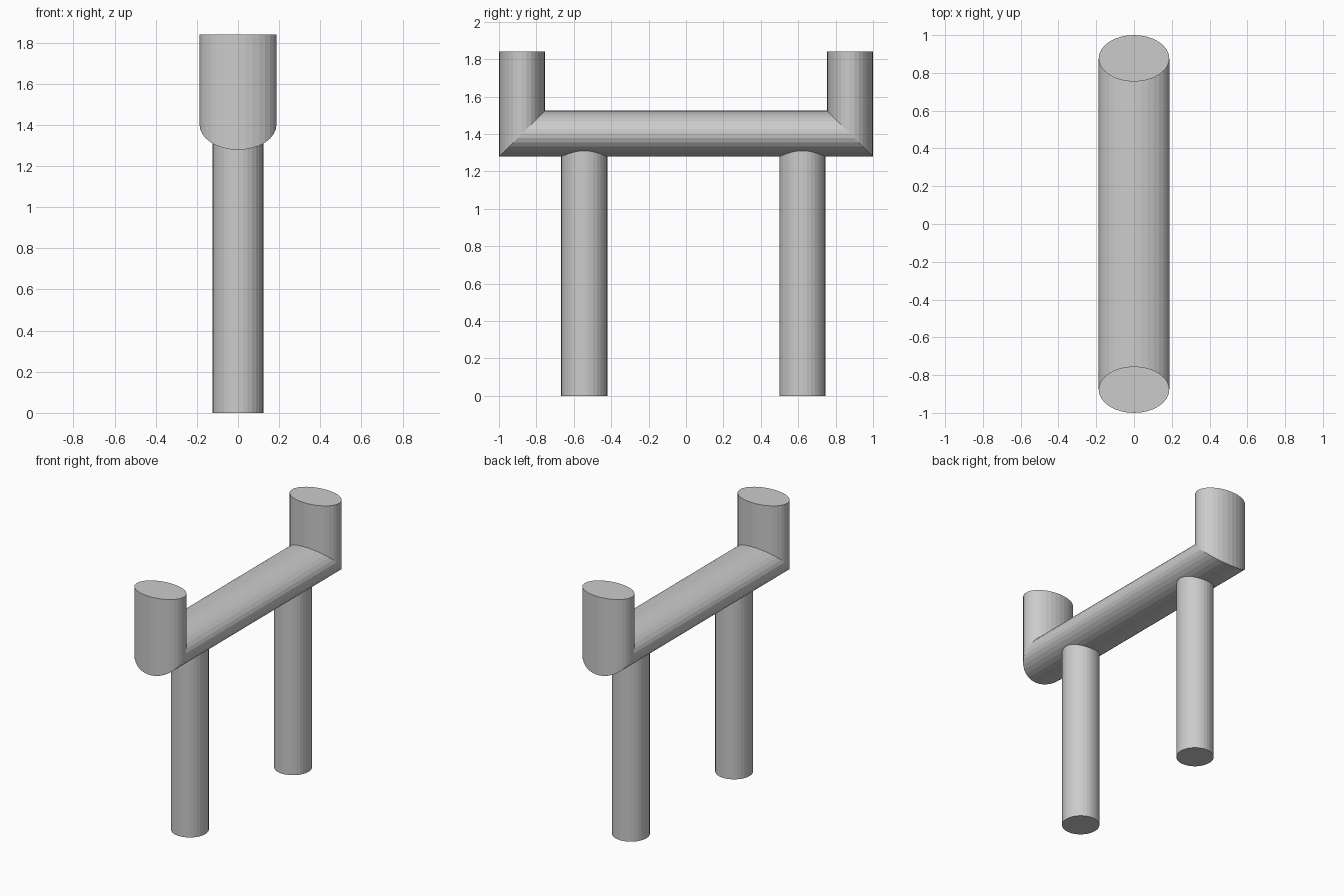
import bpy, bmesh
from math import cos, sin, tau

if "Cube" in bpy.data.objects:
    bpy.data.objects.remove(bpy.data.objects["Cube"])

SIDES = 32
RX, R = 0.187, 0.123          # wide and narrow tube radii
END_Y, BEAM_Z, TOP_Z = 0.877, 1.402, 1.84


def loft(name, rings):
    """Skin a list of point rings into a capped tube."""
    bm = bmesh.new()
    loops = [[bm.verts.new(p) for p in ring] for ring in rings]
    for a, b in zip(loops, loops[1:]):
        for i in range(SIDES):
            j = (i + 1) % SIDES
            bm.faces.new((a[i], a[j], b[j], b[i]))
    bm.faces.new(loops[0])
    bm.faces.new(loops[-1])
    bmesh.ops.recalc_face_normals(bm, faces=bm.faces)
    mesh = bpy.data.meshes.new(name)
    bm.to_mesh(mesh)
    bm.free()
    obj = bpy.data.objects.new(name, mesh)
    bpy.context.collection.objects.link(obj)
    return obj


circle = [(cos(tau * i / SIDES), R * sin(tau * i / SIDES)) for i in range(SIDES)]

# Crossbar with mitred upright ends: one oval tube bent into a U
loft("crossbar_with_uprights", [
    [(RX * c, -END_Y + s, TOP_Z) for c, s in circle],
    [(RX * c, -END_Y + s, BEAM_Z + s) for c, s in circle],
    [(RX * c, END_Y - s, BEAM_Z + s) for c, s in circle],
    [(RX * c, END_Y - s, TOP_Z) for c, s in circle],
])

# Two round legs running up into the crossbar
for name, y in (("front_leg", -0.544), ("back_leg", 0.622)):
    loft(name, [[(R * c, y + s, z) for c, s in circle] for z in (0, BEAM_Z)])
